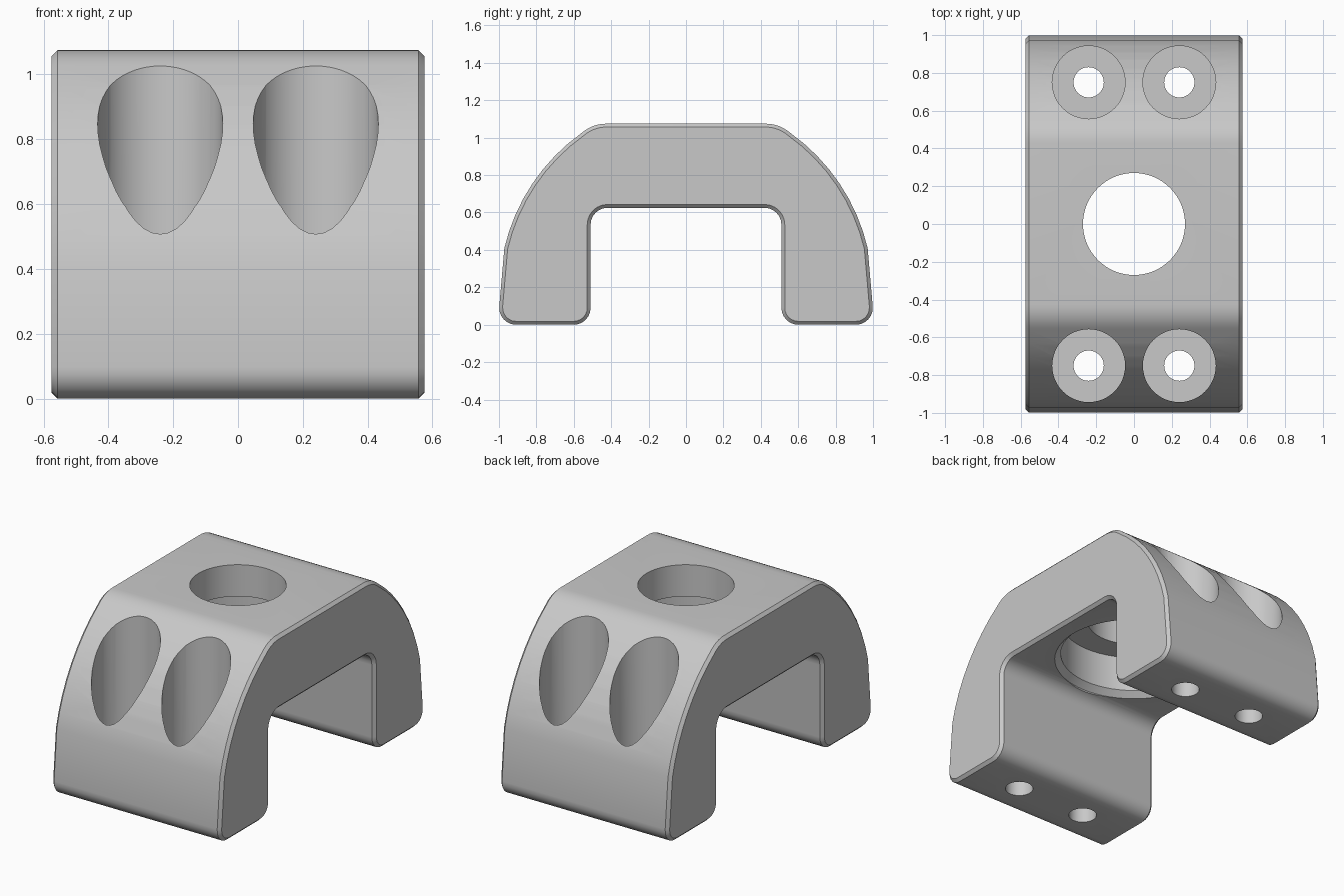
import bpy, bmesh, math
from mathutils import Vector

if "Cube" in bpy.data.objects:
    bpy.data.objects.remove(bpy.data.objects["Cube"])

HALF_WIDTH = 0.575
CHAMFER = 0.018

# Single grey metal
metal = bpy.data.materials.new("grey metal")
metal.use_nodes = True
GREY = (0.58, 0.58, 0.58, 1)
metal.diffuse_color = GREY
metal.node_tree.nodes["Principled BSDF"].inputs["Base Color"].default_value = GREY


def make_object(name, bm):
    bmesh.ops.recalc_face_normals(bm, faces=bm.faces)
    mesh = bpy.data.meshes.new(name)
    bm.to_mesh(mesh)
    bm.free()
    mesh.materials.append(metal)
    ob = bpy.data.objects.new(name, mesh)
    bpy.context.collection.objects.link(ob)
    return ob


def fillet(prev, corner, nxt, radius, steps=6):
    """Points of a round corner between two straight edges."""
    p, c, n = Vector(prev), Vector(corner), Vector(nxt)
    a, b = (p - c).normalized(), (n - c).normalized()
    half = a.angle(b) / 2
    centre = c + (a + b).normalized() * radius / math.sin(half)
    start = c + a * radius / math.tan(half) - centre
    end = c + b * radius / math.tan(half) - centre
    total = start.angle(end)
    pts = []
    for i in range(steps + 1):
        t = total * i / steps
        v = (start * math.sin(total - t) + end * math.sin(t)) / math.sin(total)
        pts.append(tuple(centre + v))
    return pts


def lathe_cutter(name, profile, x, y, segments=48):
    """Closed turned solid from (radius, z) steps, listed upwards."""
    bm = bmesh.new()
    rings = [[bm.verts.new((x + r * math.cos(2 * math.pi * i / segments),
                            y + r * math.sin(2 * math.pi * i / segments), z))
              for i in range(segments)] for r, z in profile]
    for low, high in zip(rings, rings[1:]):
        for i in range(segments):
            j = (i + 1) % segments
            bm.faces.new((low[i], low[j], high[j], high[i]))
    bm.faces.new(rings[0])
    bm.faces.new(rings[-1])
    ob = make_object(name, bm)
    ob.hide_render = True
    return ob


# Arch profile, one half from the crown down the outside and up the inside
half = fillet((0.0, 1.075), (0.49, 1.075), (0.56, 1.025), 0.20, 5)
for i in range(9):
    a = math.radians(54.5 + (13.2 - 54.5) * i / 8)
    half.append((-0.051 + 1.05 * math.cos(a), 0.17 + 1.05 * math.sin(a)))
half += fillet((0.971, 0.41), (1.007, 0.0), (0.51, 0.0), 0.09)
half += fillet((1.0, 0.0), (0.51, 0.0), (0.51, 0.6), 0.09)
half += fillet((0.51, 0.0), (0.51, 0.625), (0.0, 0.625), 0.09)
outline = half + [(-y, z) for y, z in reversed(half)]

# Clamp body: extrude the profile across x and chamfer both ends
bm = bmesh.new()
ends = [[bm.verts.new((x, y, z)) for y, z in outline] for x in (-HALF_WIDTH, HALF_WIDTH)]
caps = [bm.faces.new(ring) for ring in ends]
for i in range(len(outline)):
    j = (i + 1) % len(outline)
    bm.faces.new((ends[0][i], ends[0][j], ends[1][j], ends[1][i]))
bmesh.ops.recalc_face_normals(bm, faces=bm.faces)
rims = [e for cap in caps for e in cap.edges]
bmesh.ops.bevel(bm, geom=rims, offset=CHAMFER, offset_type='OFFSET',
                segments=1, affect='EDGES', clamp_overlap=False)
body = make_object("clamp_body", bm)

# Bore through the crown, with a wider chamfered recess beneath
cutters = [lathe_cutter("crown_bore_cutter",
                        [(0.46, 0.55), (0.46, 0.625), (0.425, 0.66), (0.425, 0.88),
                         (0.27, 0.88), (0.27, 1.3)], 0, 0, 64)]
# Four counterbored bolt holes through the feet
for x in (-0.24, 0.24):
    for y in (-0.75, 0.75):
        cutters.append(lathe_cutter("bolt_hole_cutter",
                                    [(0.08, -0.2), (0.08, 0.22), (0.193, 0.22), (0.193, 1.3)], x, y))

bpy.ops.object.select_all(action='DESELECT')
bpy.context.view_layer.objects.active = body
body.select_set(True)
for cutter in cutters:
    mod = body.modifiers.new("hole", 'BOOLEAN')
    mod.operation = 'DIFFERENCE'
    mod.solver = 'EXACT'
    mod.object = cutter
    bpy.ops.object.modifier_apply(modifier=mod.name)
    bpy.data.objects.remove(cutter)
bpy.ops.object.shade_smooth_by_angle(angle=math.radians(30))
